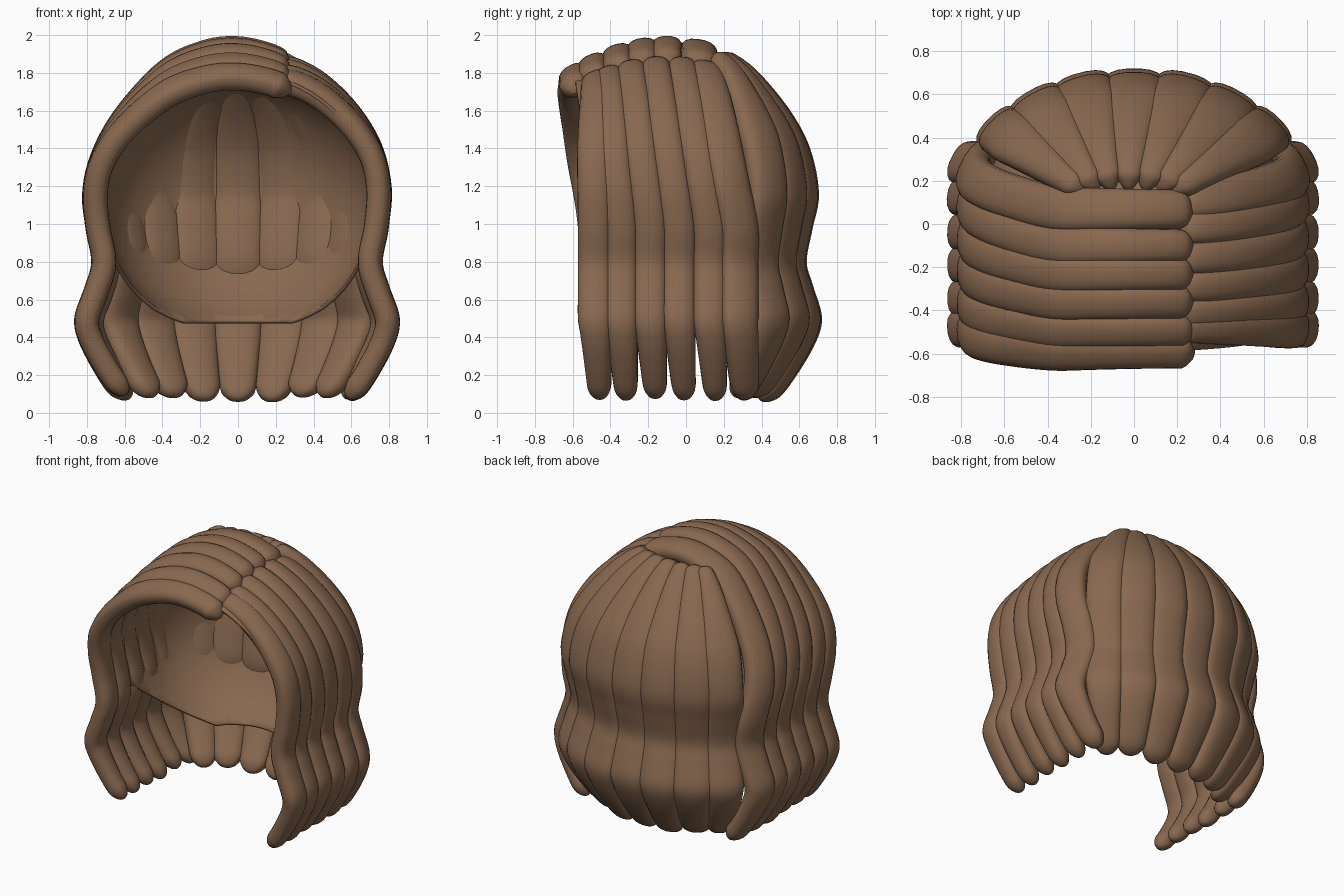
import bpy, bmesh, math, random
from mathutils import Vector

if "Cube" in bpy.data.objects:
    bpy.data.objects.remove(bpy.data.objects["Cube"])

random.seed(4)
brown = bpy.data.materials.new("brown_hair")
brown.diffuse_color = (0.25, 0.14, 0.08, 1)
brown.use_nodes = True
brown.node_tree.nodes["Principled BSDF"].inputs["Base Color"].default_value = brown.diffuse_color


def finish(name, bm):
    bmesh.ops.recalc_face_normals(bm, faces=bm.faces)
    for f in bm.faces:
        f.smooth = True
    me = bpy.data.meshes.new(name)
    bm.to_mesh(me)
    bm.free()
    me.materials.append(brown)
    ob = bpy.data.objects.new(name, me)
    bpy.context.collection.objects.link(ob)
    return ob


def spline(pts, n=6):
    """Catmull-Rom curve through the points."""
    p = [pts[0] * 2 - pts[1]] + pts + [pts[-1] * 2 - pts[-2]]
    out = []
    for i in range(1, len(p) - 2):
        a, b, c, d = p[i - 1:i + 3]
        for k in range(n):
            t = k / n
            out.append(0.5 * (2 * b + (c - a) * t + (2 * a - 5 * b + 4 * c - d) * t * t
                              + (3 * b - a - 3 * c + d) * t ** 3))
    return out + [pts[-1]]


def lock(name, pts, across, width, thick, root):
    """Sweep a flattened oval along the outer centreline of a lock."""
    path = spline([Vector(q) for q in pts])
    # extra rings make the end round
    end, prev = path[-1], path[-2]
    path[-1:] = [prev.lerp(end, k) for k in (0.4, 0.7, 0.88, 0.97, 1)]
    lens = [0]
    for a, b in zip(path, path[1:]):
        lens.append(lens[-1] + (b - a).length)
    bm = bmesh.new()
    rings = []
    seg = 18
    for i, p in enumerate(path):
        t = (path[min(i + 1, len(path) - 1)] - path[max(i - 1, 0)]).normalized()
        w = across(p)
        w = (w - t * w.dot(t)).normalized()
        n = w.cross(t)
        if n.dot(p - Vector((0, -0.1, 1.0))) < 0:
            n = -n
        d = min((lens[-1] - lens[i]) / 0.1, 1)
        tip = max(math.sqrt(1 - (1 - d) ** 2), 0.03)
        taper = 1 - 0.32 * max(0, min(1, (0.5 - p.z) / 0.45))
        grow = min(1, root + (1 - root) * lens[i] / 0.65)
        start = max(0.05, min(1, math.sqrt(lens[i] / 0.07)))
        hw = width / 2 * tip * taper * grow * start
        ht = thick / 2 * tip * start * (0.75 + 0.25 * taper)
        ring = []
        for k in range(seg):
            a = 2 * math.pi * k / seg
            c, s = math.cos(a), math.sin(a)
            u = math.copysign(abs(c) ** 0.85, c) * hw
            v = math.copysign(abs(s) ** 0.8, s) * ht
            ring.append(bm.verts.new(p - n * (thick / 2) + w * u + n * v))
        rings.append(ring)
    for a, b in zip(rings, rings[1:]):
        for k in range(seg):
            bm.faces.new((a[k], a[k - 1], b[k - 1], b[k]))
    bm.faces.new(rings[0])
    bm.faces.new(rings[-1])
    return finish(name, bm)


# Inward offset from the widest outline as the hair falls (z, inset)
FALL = [(0.97, 0.015), (0.8, 0.045), (0.67, 0.01), (0.5, -0.045),
        (0.35, -0.015), (0.15, 0.09), (0.03, 0.18)]

# Side locks, combed away from an off-centre parting
RIGHT = [(0.2, 1.9), (0.34, 1.87), (0.5, 1.77), (0.66, 1.6), (0.77, 1.4), (0.81, 1.18)]
LEFT = [(0.31, 1.88), (0.2, 1.95), (0, 1.995), (-0.2, 1.97), (-0.42, 1.86),
        (-0.65, 1.61), (-0.78, 1.37), (-0.82, 1.16)]
Y_MID = [-0.49, -0.345, -0.19, -0.035, 0.135, 0.31]
Y_TOP = {1: [-0.5, -0.42, -0.29, -0.15, 0.0, 0.14],
         -1: [-0.61, -0.5, -0.36, -0.22, -0.08, 0.1]}
TURN = [-0.1, 0, 0, 0.05, 0.15, 0.5]

for side, arc, label in ((1, RIGHT, "right"), (-1, LEFT, "left")):
    for i in range(6):
        y0, y1 = Y_MID[i], Y_TOP[side][i]
        edge = 0.02 if i == 5 else 0
        dz = random.uniform(0, 0.03)
        pts = []
        for x, z in arc:
            f = max(0, min(1.1, (z - 1) / 0.8))
            y = y0 + (y1 - y0) * f
            drop = 0.55 * (y + 0.1) ** 2 * max(0, (z - 1.2) / 0.75)
            pts.append((x - side * edge * (1 - f), y, z - drop))
        for z, d in FALL:
            low = max(0, (0.5 - z) / 0.47)
            pts.append((side * (abs(arc[-1][0]) - d - edge), y0 + 0.03 * low,
                        z + dz * low))

        def across(p, s=side, turn=TURN[i]):
            top = max(0, min(1, (p.z - 1.2) / 0.5))
            return Vector((-s * turn * (1 - top), 1, -1.1 * (p.y + 0.1) * top))

        lock(f"{label}_side_lock_{i + 1}", pts, across,
             0.21 if i == 5 else 0.178, 0.13, 0.85)

# Back locks, fanned out from the crown
DOME = [(1.925, 0.08), (1.9, 0.24), (1.8, 0.46), (1.6, 0.74), (1.4, 0.92), (1.16, 1)]
for i, (px, py) in enumerate([(0, 0.705), (0.25, 0.685), (0.475, 0.605), (0.66, 0.48)]):
    for side in ((1,) if px == 0 else (1, -1)):
        x = px * side
        crown = Vector((x * 0.25 - 0.03, 0.12))
        outer = Vector((x, py))
        nrm = Vector((x / 0.69, py / 0.49)).normalized()
        pts = []
        for z, f in DOME:
            q = crown.lerp(outer, f)
            pts.append((q.x, q.y, z))
        dz = random.uniform(-0.01, 0.02)
        for z, d in FALL:
            low = max(0, (0.6 - z) / 0.57)
            q = outer - nrm * (d + 0.02 + 0.05 * low)
            pts.append((q.x, q.y, z + dz * low))
        wdir = Vector((nrm.y, -nrm.x, 0))
        name = "back_lock_middle" if px == 0 else f"back_lock_{'right' if side > 0 else 'left'}_{i}"
        lock(name, pts, lambda p, w=wdir: w, 0.275 if i < 3 else 0.25, 0.13, 0.4)

# Inner cap: a tunnel at the front closed by a dome at the back
bm = bmesh.new()
stations = [(-0.72 + 0.12 * k, 1) for k in range(6)]
stations += [(0.61 * math.sin(a), math.cos(a))
             for a in (math.pi / 2 * k / 14 for k in range(14))]
rings = []
for y, r in stations:
    ring = []
    for k in range(56):
        a = 2 * math.pi * k / 56
        ring.append(bm.verts.new((0.71 * r * math.cos(a), y, 1.1 + 0.69 * r * math.sin(a))))
    rings.append(ring)
for a, b in zip(rings, rings[1:]):
    for k in range(56):
        bm.faces.new((a[k], a[k - 1], b[k - 1], b[k]))
pole = bm.verts.new((0, 0.61, 1.1))
for k in range(56):
    bm.faces.new((rings[-1][k], rings[-1][k - 1], pole))
# trim the nape, the slanted sides and the face opening
for co, no in (((0, 0, 0.49), (0, 0, -1)),
               ((0, -0.5, 1.03), (0, -0.54, -0.65)),
               ((0, -0.48, 1.04), (0, -1, -0.15))):
    bmesh.ops.bisect_plane(bm, geom=bm.verts[:] + bm.edges[:] + bm.faces[:],
                           plane_co=co, plane_no=no, clear_outer=True)
cap = finish("inner_cap", bm)
mod = cap.modifiers.new("thickness", "SOLIDIFY")
mod.thickness = 0.02
mod.offset = 1
